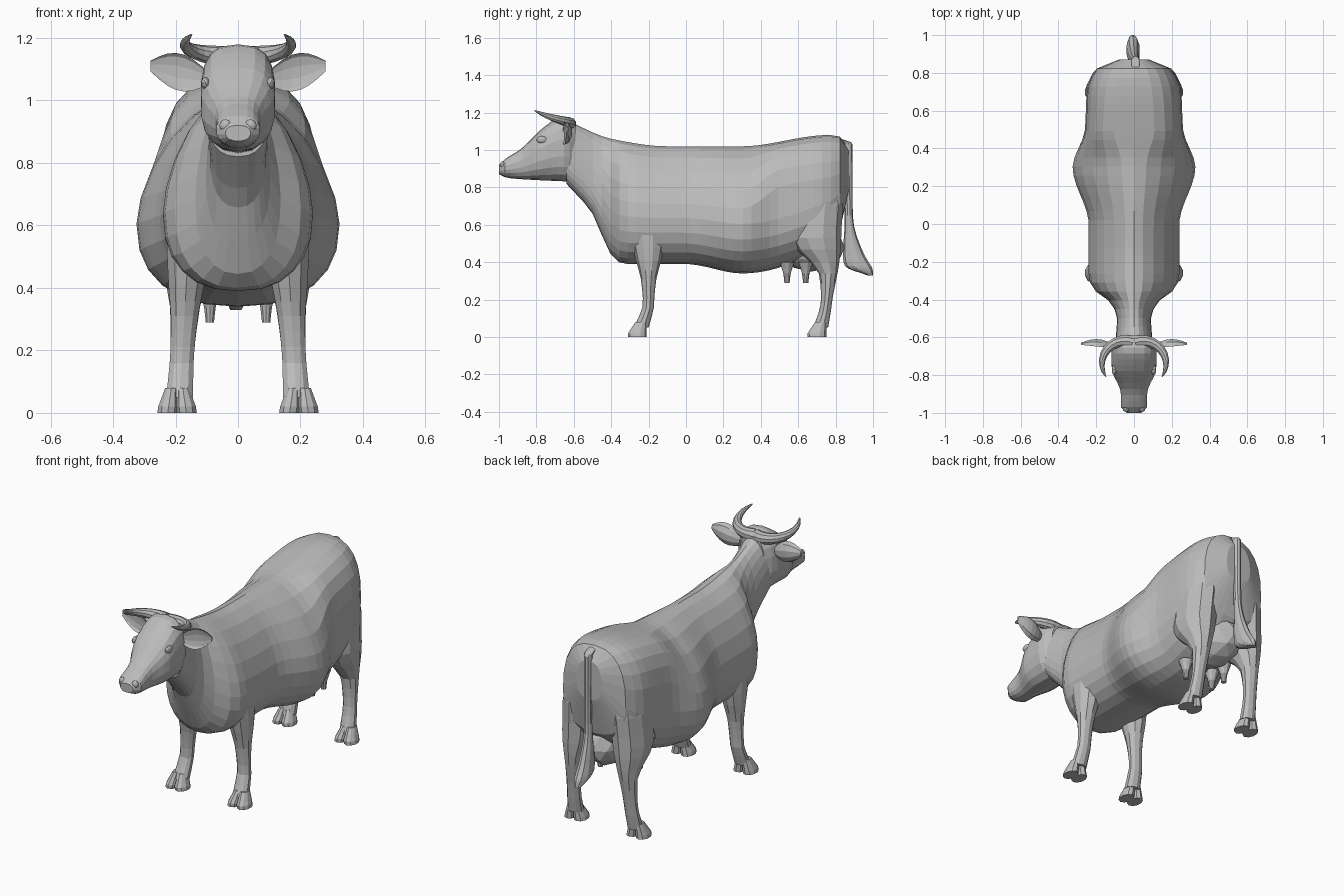
import bpy, bmesh, math
from mathutils import Vector

cube = bpy.data.objects.get("Cube")
if cube:
    bpy.data.objects.remove(cube, do_unlink=True)

# One plain grey for the whole animal
GREY = (0.5, 0.5, 0.5, 1)
hide = bpy.data.materials.new("plain grey")
hide.use_nodes = True
hide.diffuse_color = GREY
hide.node_tree.nodes["Principled BSDF"].inputs["Base Color"].default_value = GREY

ACROSS, ALONG, UP = Vector((1, 0, 0)), Vector((0, 1, 0)), Vector((0, 0, 1))


def smooth(keys, position):
    """Read a flowing curve through (position, value) keys without overshoot."""
    spans = list(zip(keys, keys[1:]))
    grades = [(b[1] - a[1]) / (b[0] - a[0]) for a, b in spans]
    slopes = [grades[0]]
    for before, after in zip(grades, grades[1:]):
        product = before * after
        slopes.append(2 * product / (before + after) if product > 0 else 0)
    slopes.append(grades[-1])
    index = max((k for k, s in enumerate(spans) if s[0][0] <= position), default=0)
    (start, low), (end, high) = spans[index]
    width = end - start
    t = (position - start) / width
    rest = 1 - t
    return (low * rest * rest * (1 + 2 * t) + high * t * t * (1 + 2 * rest)
            + width * t * rest * (slopes[index] * rest - slopes[index + 1] * t))


def steps(start, end, count):
    """Evenly spaced values including both ends."""
    return [start + (end - start) * k / count for k in range(count + 1)]


def finish(name, bm, mirrored):
    """Turn a bmesh into a named, coloured, optionally mirrored object."""
    bmesh.ops.recalc_face_normals(bm, faces=bm.faces)
    mesh = bpy.data.meshes.new(name)
    bm.to_mesh(mesh)
    bm.free()
    mesh.materials.append(hide)
    obj = bpy.data.objects.new(name, mesh)
    bpy.context.collection.objects.link(obj)
    if mirrored:
        obj.modifiers.new("Mirror", "MIRROR").use_mirror_merge = False


def skin(name, rings, mirrored):
    """Bridge a list of equal point rings and cap both ends."""
    bm = bmesh.new()
    loops = [[bm.verts.new(point) for point in ring] for ring in rings]
    for a, b in zip(loops, loops[1:]):
        for i in range(len(a)):
            bm.faces.new((a[i - 1], a[i], b[i], b[i - 1]))
    bm.faces.new(loops[0])
    bm.faces.new(loops[-1])
    finish(name, bm, mirrored)


def ellipse(centre, first, second, sides=10, hollow=False):
    """Ring spanned by two half-axis vectors; hollow folds one side inward."""
    ring = []
    for i in range(sides):
        angle = math.tau * (i + 0.5) / sides
        reach = math.cos(angle)
        if hollow and reach < 0:
            reach *= -0.4
        ring.append(Vector(centre) + first * reach + second * math.sin(angle))
    return ring


def trunk(name, stations, top, low, width, squareness, middle, sides):
    """Loft upright cross-sections between a top line and a bottom line."""
    rings = []
    for y in stations:
        roof, floor = smooth(top, y), smooth(low, y)
        waist = floor + (roof - floor) * middle
        ring = []
        for i in range(sides):
            angle = math.tau * i / sides
            s, c = math.sin(angle), math.cos(angle)
            power = smooth(squareness, y) if c > 0 else 0.85
            x = math.copysign(abs(s) ** power, s) * smooth(width, y)
            height = roof - waist if c > 0 else floor - waist
            ring.append((x, y, waist + abs(c) ** power * height))
        rings.append(ring)
    skin(name, rings, False)


def limb(name, keys, side, thickness, count=12, mirrored=True):
    """Loft level rings through (y, z, radius) keys.

    The side rule gives x from height, the thickness rule x radius from radius.
    """
    tracks = [list(enumerate(column)) for column in zip(*keys)]
    rings = []
    for position in steps(0, len(keys) - 1, count):
        y, z, radius = (smooth(track, position) for track in tracks)
        rings.append(ellipse((side(z), y, z), ACROSS * thickness(radius), ALONG * radius))
    skin(name, rings, mirrored)


def blob(name, centre, size, mirrored=True):
    """Small faceted ellipsoid."""
    bm = bmesh.new()
    bmesh.ops.create_icosphere(bm, subdivisions=2, radius=1)
    for v in bm.verts:
        v.co = [c + a * s for c, a, s in zip(centre, v.co, size)]
    finish(name, bm, mirrored)


# Neck, chest, barrel and rump
trunk("body", steps(-0.64, 0.87, 32),
      top=[(-0.64, 1.16), (-0.4, 1.06), (-0.1, 1.02), (0.3, 1.02), (0.76, 1.08),
           (0.83, 1.07), (0.87, 1)],
      low=[(-0.64, 0.82), (-0.5, 0.66), (-0.4, 0.44), (-0.33, 0.39), (0, 0.39),
           (0.3, 0.34), (0.8, 0.52), (0.87, 0.78)],
      width=[(-0.64, 0.1), (-0.5, 0.09), (-0.42, 0.12), (-0.36, 0.2), (-0.28, 0.24),
             (0, 0.24), (0.3, 0.325), (0.5, 0.26), (0.7, 0.25), (0.82, 0.2), (0.87, 0.08)],
      squareness=[(-0.6, 0.9), (-0.3, 1.2), (0.3, 1.2), (0.5, 0.65), (0.87, 0.8)],
      middle=0.39, sides=24)

# Head from muzzle to poll
trunk("head", steps(-1, -0.59, 13),
      top=[(-1, 0.92), (-0.97, 0.95), (-0.89, 1), (-0.75, 1.13), (-0.66, 1.18), (-0.59, 1.15)],
      low=[(-1, 0.87), (-0.95, 0.85), (-0.6, 0.83)],
      width=[(-1, 0.04), (-0.97, 0.07), (-0.9, 0.07), (-0.76, 0.12), (-0.65, 0.12),
             (-0.59, 0.08)],
      squareness=[(-1, 0.8), (-0.6, 0.7)],
      middle=0.5, sides=18)
blob("eye", (0.104, -0.77, 1.055), (0.014, 0.03, 0.02))
blob("nostril", (0.04, -0.98, 0.92), (0.02, 0.015, 0.02))

# Horns sweep out and forward along an arc, rising to the tip
horn = []
for t in steps(0, 1, 10):
    angle = 1.95 - 2.55 * t
    outward = Vector((math.cos(angle), math.sin(angle), 0))
    centre = Vector((0.05, -0.74, 1.14 + 0.07 * t * t)) + outward * 0.12
    radius = 0.036 * (1.02 - t) ** 0.6
    horn.append(ellipse(centre, outward * radius, UP * radius))
skin("horn", horn, True)

# Ears are leaves cupped toward the front
ear = []
for t in steps(0, 1, 7):
    height = 0.06 * math.sin(math.pi * (0.08 + 0.83 * t))
    centre = (0.09 + 0.19 * t, 0.02 * t - 0.66, 1.07 + 0.04 * t)
    ear.append(ellipse(centre, ALONG * height * 0.7, UP * height, hollow=True))
skin("ear", ear, True)


# Legs flare outward toward the ground
def stance(z):
    return 0.19 - 0.06 * z


def leg_thickness(radius):
    return 0.024 + 0.53 * radius


limb("front_leg", [(-0.22, 0.74, 0.05), (-0.21, 0.6, 0.1), (-0.2, 0.42, 0.07),
                   (-0.2, 0.3, 0.04), (-0.2, 0.18, 0.03), (-0.24, 0.05, 0.04)],
     stance, leg_thickness)
limb("hind_leg", [(0.71, 0.9, 0.08), (0.7, 0.7, 0.14), (0.69, 0.53, 0.14),
                  (0.76, 0.34, 0.05), (0.75, 0.18, 0.03), (0.72, 0.05, 0.04)],
     stance, leg_thickness, count=15)

# Cloven hooves, two claws to a foot
for foot, y in (("front", -0.26), ("hind", 0.7)):
    for claw, spread in (("inner", -0.03), ("outer", 0.03)):
        limb(foot + "_hoof_" + claw, [(y + 0.02, 0.08, 0.03), (y, 0.02, 0.05), (y, 0, 0.05)],
             lambda z: 0.195 + spread * (1 - 5 * z), lambda r: 0.7 * r, count=2)

# Udder and teats
blob("udder", (0, 0.67, 0.48), (0.12, 0.18, 0.13), mirrored=False)
for place, y in (("front", 0.54), ("rear", 0.64)):
    limb(place + "_teat", [(y, 0.4, 0.04), (y, 0.34, 0.02), (y, 0.29, 0.014)],
         lambda z: 0.09, lambda r: r, count=4)

# Tail with its hanging switch
limb("tail", [(0.8, 1.06, 0.03), (0.865, 1.03, 0.025), (0.87, 0.65, 0.022),
              (0.89, 0.47, 0.05), (0.92, 0.38, 0.07), (0.985, 0.33, 0.015)],
     lambda z: 0.04 * min(z - 0.5, 0.2), lambda r: 0.015 + 0.3 * r, count=20, mirrored=False)
